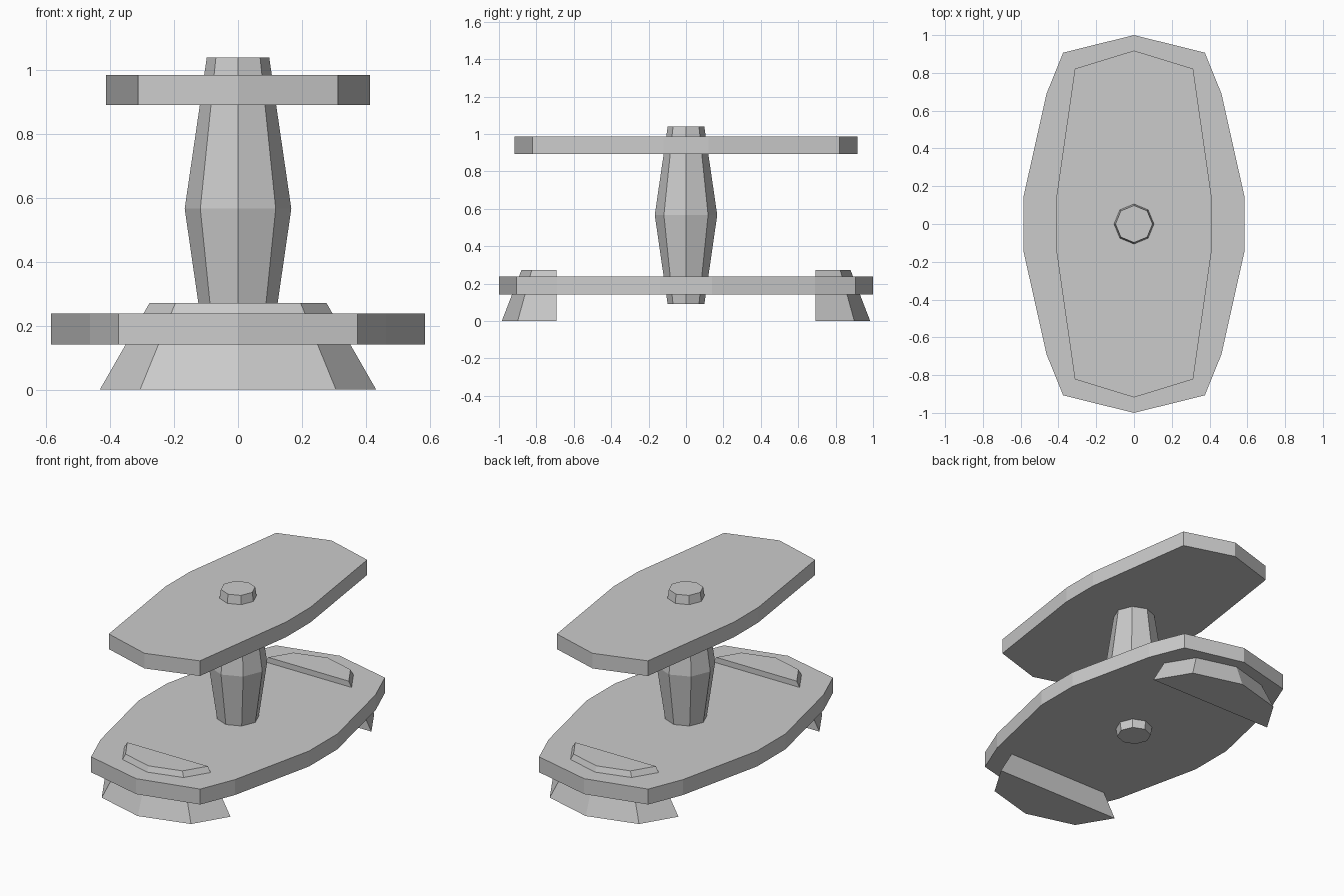
import bpy, bmesh, math

if "Cube" in bpy.data.objects:
    bpy.data.objects.remove(bpy.data.objects["Cube"])


def loft(name, rings):
    """Solid from a stack of rings with equal point counts, capped at both ends."""
    bm = bmesh.new()
    loops = [[bm.verts.new(p) for p in ring] for ring in rings]
    n = len(loops[0])
    for low, high in zip(loops, loops[1:]):
        for i in range(n):
            j = (i + 1) % n
            bm.faces.new((low[i], low[j], high[j], high[i]))
    bm.faces.new(loops[0][::-1])
    bm.faces.new(loops[-1])
    bmesh.ops.recalc_face_normals(bm, faces=bm.faces[:])
    mesh = bpy.data.meshes.new(name)
    bm.to_mesh(mesh)
    bm.free()
    obj = bpy.data.objects.new(name, mesh)
    bpy.context.collection.objects.link(obj)
    return obj


def oval(quarter, tip):
    """Full outline from one quarter (widest point first) and the end tip."""
    right = [(x, -y) for x, y in reversed(quarter)] + quarter
    left = [(-x, -y) for x, y in right]
    return right + [(0, tip)] + left + [(0, -tip)]


def slab(name, outline, z0, z1):
    return loft(name, [[(x, y, z) for x, y in outline] for z in (z0, z1)])


# Lower and upper boards
slab("lower_board", oval([(0.586, 0.14), (0.463, 0.69), (0.375, 0.907)], 1.0), 0.142, 0.238)
slab("upper_board", oval([(0.414, 0.12), (0.313, 0.822)], 0.918), 0.892, 0.986)

# Eight-sided column, swelling at the middle
loft("column", [[(r * math.cos(i * math.pi / 4), r * math.sin(i * math.pi / 4), z)
                 for i in range(8)]
                for z, r in ((0.09, 0.098), (0.567, 0.167), (1.04, 0.098))])


# Sloped feet with a straight vertical inner face
def foot_ring(s, z, w, mid_x, mid_y, tip):
    pts = [(-w, 0.692), (w, 0.692), (mid_x, mid_y), (0, tip), (-mid_x, mid_y)]
    return [(x, s * y, z) for x, y in pts]


for name, s in (("front_foot", -1), ("back_foot", 1)):
    loft(name, [foot_ring(s, 0.0, 0.433, 0.307, 0.9, 0.985),
                foot_ring(s, 0.272, 0.277, 0.196, 0.825, 0.88)])
